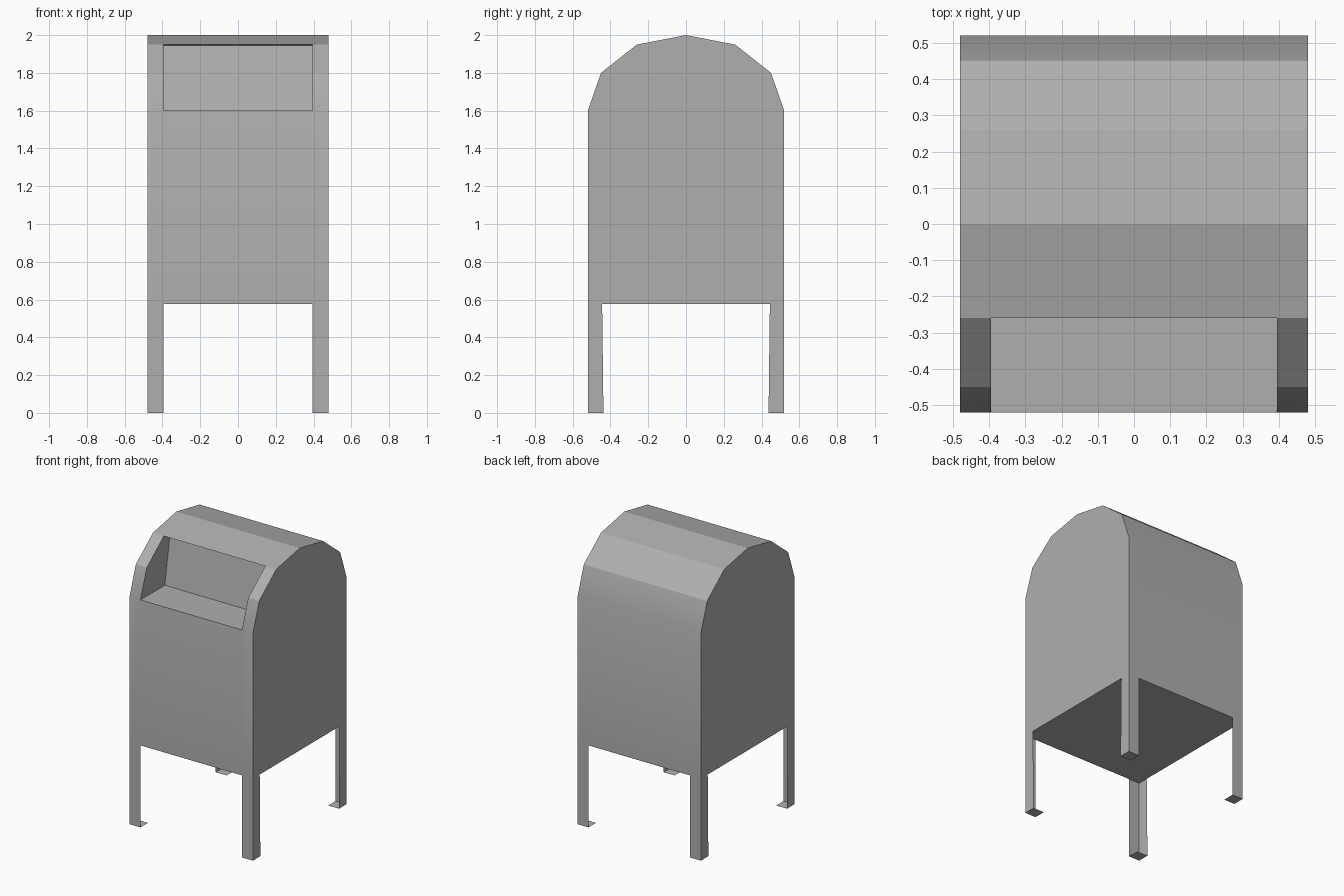
import bpy, bmesh, math
from mathutils import Vector

cube = bpy.data.objects.get("Cube")
if cube:
    bpy.data.objects.remove(cube, do_unlink=True)

HALF_W, HALF_D = 0.48, 0.52   # half width and depth of the box
SLOT_X = 0.395                # half width of the slot and of the leg gap
BASE_Z = 0.577                # underside of the box

grey = bpy.data.materials.new("painted_grey")
grey.use_nodes = True
colour = (0.43, 0.43, 0.43, 1)
grey.diffuse_color = colour
grey.node_tree.nodes["Principled BSDF"].inputs["Base Color"].default_value = colour


def finish(name, bm):
    mesh = bpy.data.meshes.new(name)
    bm.to_mesh(mesh)
    bm.free()
    mesh.materials.append(grey)
    obj = bpy.data.objects.new(name, mesh)
    bpy.context.collection.objects.link(obj)
    return obj


def face(bm, points):
    return bm.faces.new([bm.verts.new(p) for p in points])


def strip(bm, a, b, x0, x1):
    """Quad spanning x0..x1 between two (y, z) profile points."""
    face(bm, [(x0, *a), (x1, *a), (x1, *b), (x0, *b)])


# Box: faceted arch profile in (y, z), front to back, swept across x
arch = [(-HALF_D, 1.6), (-0.45, 1.8), (-0.26, 1.95), (0, 2)]
back = [(-y, z) for y, z in reversed(arch[:-1])]
profile = [(-HALF_D, BASE_Z)] + arch + back + [(HALF_D, BASE_Z)]
columns = [-HALF_W, -SLOT_X, SLOT_X, HALF_W]
slot_segments = (1, 2)

bm = bmesh.new()
for i, a in enumerate(profile):
    b = profile[(i + 1) % len(profile)]
    for c in range(3):
        if c == 1 and i in slot_segments:
            continue
        strip(bm, a, b, columns[c], columns[c + 1])
for x in (-HALF_W, HALF_W):
    face(bm, [(x, *p) for p in profile])

# Slot recess: floor, leaning back plate, ceiling and two cheeks
recess = [arch[0], (-0.25, 1.6), (-0.19, 1.945), arch[2]]
for a, b in zip(recess, recess[1:]):
    strip(bm, a, b, -SLOT_X, SLOT_X)
for x in (-SLOT_X, SLOT_X):
    face(bm, [(x, *p) for p in recess + [arch[1]]])

bmesh.ops.remove_doubles(bm, verts=bm.verts, dist=0.0005)
bmesh.ops.recalc_face_normals(bm, faces=bm.faces)
box = finish("mailbox_body", bm)
bpy.ops.object.select_all(action='DESELECT')
box.select_set(True)
bpy.context.view_layer.objects.active = box
bpy.ops.object.shade_smooth_by_angle(angle=math.radians(20.5))


# Legs: folded sheet corners, each with a foot plate
def leg(name, sx, sy):
    bm = bmesh.new()
    x0, x1 = sx * SLOT_X, sx * HALF_W
    y_top, y_low, y1 = sy * 0.444, sy * 0.437, sy * HALF_D
    face(bm, [(x0, y1, 0), (x1, y1, 0), (x1, y1, BASE_Z), (x0, y1, BASE_Z)])
    face(bm, [(x1, y_low, 0), (x1, y1, 0), (x1, y1, BASE_Z), (x1, y_top, BASE_Z)])
    face(bm, [(x0, y_low, 0), (x1, y_low, 0), (x1, y1, 0), (x0, y1, 0)])
    bmesh.ops.remove_doubles(bm, verts=bm.verts, dist=0.0005)
    bm.normal_update()
    outward = Vector((sx, sy, -1))
    for f in bm.faces:
        if f.normal.dot(outward) < 0:
            f.normal_flip()
    finish(name, bm)


for side, sx in (("left", 1), ("right", -1)):
    for end, sy in (("front", -1), ("back", 1)):
        leg(f"{end}_{side}_leg", sx, sy)
